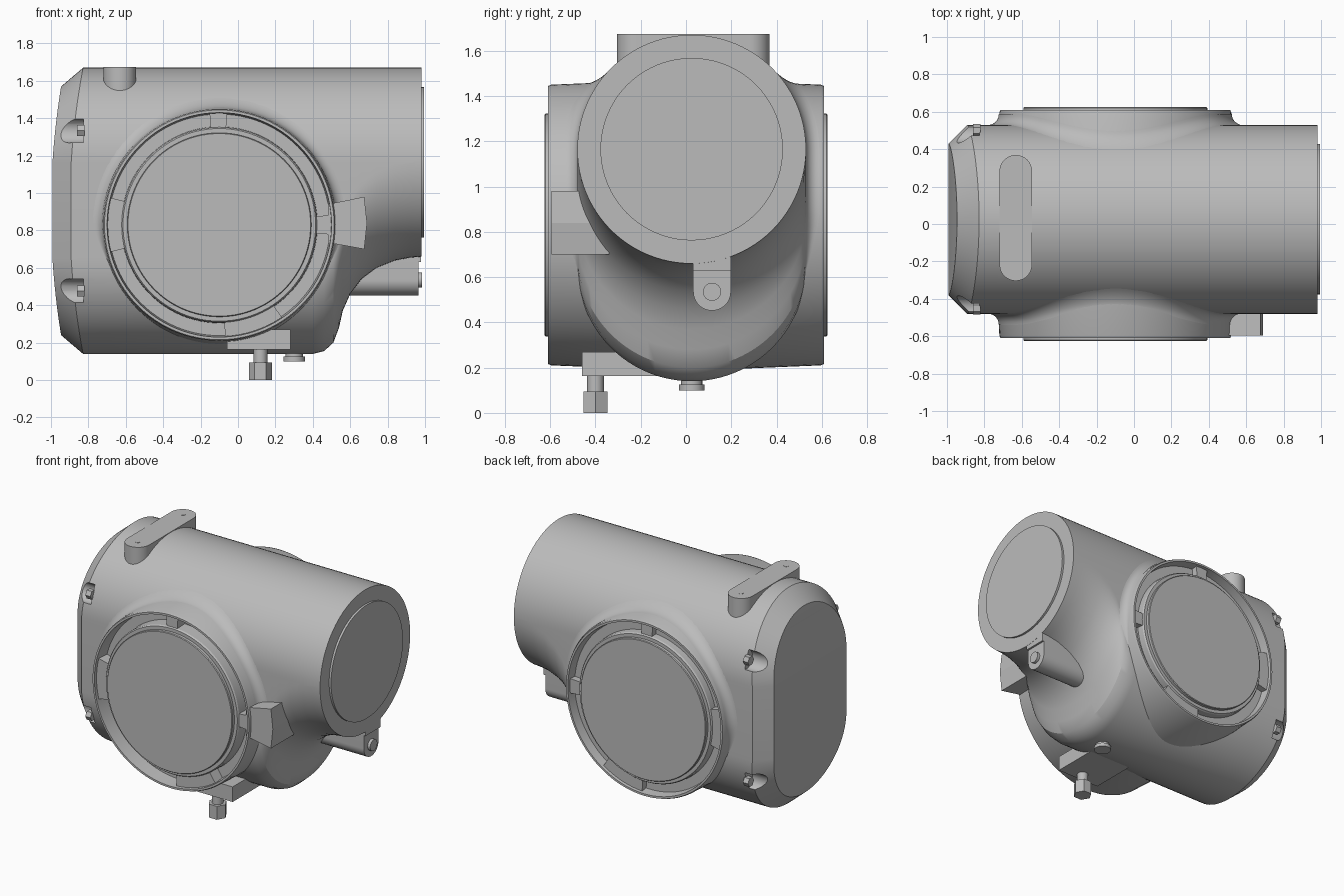
import bpy, bmesh
from math import sin, cos, pi, radians, sqrt

if "Cube" in bpy.data.objects:
    bpy.data.objects.remove(bpy.data.objects["Cube"])

GREY = (0.5, 0.5, 0.5, 1)
mat = bpy.data.materials.new("housing grey")
mat.use_nodes = True
mat.diffuse_color = GREY
mat.node_tree.nodes["Principled BSDF"].inputs["Base Color"].default_value = GREY

R, CY, ZTOP = 0.505, 0.025, 1.165       # barrel radius, axis y, axis z
PX, PZ, PR = -0.1, 0.83, 0.62           # port centre and radius
UNDERSIDE = [(-0.7, 0.14), (0.40, 0.14), (0.46, 0.155), (0.51, 0.2), (0.54, 0.28),
             (0.56, 0.37), (0.60, 0.46), (0.66, 0.54), (0.74, 0.6), (0.84, 0.64),
             (0.92, 0.655), (0.98, 0.66)]


def finish(name, bm, smooth=True):
    bmesh.ops.remove_doubles(bm, verts=bm.verts, dist=1e-5)
    bmesh.ops.recalc_face_normals(bm, faces=bm.faces)
    mesh = bpy.data.meshes.new(name)
    bm.to_mesh(mesh)
    bm.free()
    ob = bpy.data.objects.new(name, mesh)
    bpy.context.collection.objects.link(ob)
    mesh.materials.append(mat)
    if smooth:
        shade(ob)
    return ob


def shade(ob):
    bpy.ops.object.select_all(action='DESELECT')
    ob.select_set(True)
    bpy.context.view_layer.objects.active = ob
    bpy.ops.object.shade_smooth_by_angle(angle=radians(28))


def bridge(bm, rings, closed=True):
    rings = [[bm.verts.new(p) for p in ring] for ring in rings]
    n = len(rings[0])
    for a, b in zip(rings, rings[1:]):
        for i in range(n if closed else n - 1):
            j = (i + 1) % n
            bm.faces.new((a[i], a[j], b[j], b[i]))
    return rings


def prism(name, outline, lo, hi, axis, smooth=True):
    """Extrude a 2D outline along an axis."""
    place = {'x': lambda p, h: (h, p[0], p[1]),
             'y': lambda p, h: (p[0], h, p[1]),
             'z': lambda p, h: (p[0], p[1], h)}[axis]
    bm = bmesh.new()
    a, b = bridge(bm, [[place(p, h) for p in outline] for h in (lo, hi)])
    bm.faces.new(a)
    bm.faces.new(b)
    return finish(name, bm, smooth)


def arc(cx, cy, r, start, end, n=24):
    return [(cx + r * cos(radians(start + (end - start) * i / n)),
             cy + r * sin(radians(start + (end - start) * i / n))) for i in range(n + 1)]


def circle(cx, cy, r, n=40):
    return arc(cx, cy, r, 0, 360, n)[:-1]


def underside(x):
    if x <= UNDERSIDE[0][0]:
        return UNDERSIDE[0][1]
    for (x0, z0), (x1, z1) in zip(UNDERSIDE, UNDERSIDE[1:]):
        if x <= x1:
            return z0 + (z1 - z0) * (x - x0) / (x1 - x0)
    return UNDERSIDE[-1][1]


def half_width(x, z):
    low = underside(x) + R
    d = max(z - ZTOP, low - z, 0)
    return sqrt(max(R * R - d * d, 0))


def section(bottom, inset, x_of_z):
    """Upright stadium outline, starting at the top."""
    r, low = R - inset, bottom + R
    half = [(r * sin(pi * k / 48), ZTOP + r * cos(pi * k / 48)) for k in range(25)]
    half += [(r * sin(pi * k / 48), low + r * cos(pi * k / 48)) for k in range(24, 49)]
    pts = half + [(-y, z) for y, z in half[-2:0:-1]]
    return [(x_of_z(z), CY + y, z) for y, z in pts]


# Main housing: stadium body lofted into the round barrel, with a bowed chamfered end
def bow(z):
    return 0.055 * ((z - 0.905) / 0.67) ** 2


bm = bmesh.new()
rings = [section(0.14, 0.1, lambda z: -1 + bow(z)),
         section(0.14, 0, lambda z: -0.9 + bow(z))]
rings += [section(zb, 0, lambda z, x=x: x) for x, zb in UNDERSIDE]
rings = bridge(bm, rings)
bm.faces.new(rings[-1])
cap, n = rings[0], len(rings[0])
for k in range(n // 2):
    quad = [cap[k], cap[k + 1], cap[n - k - 1], cap[(n - k) % n]]
    bm.faces.new(list(dict.fromkeys(quad)))
body = finish("main_housing", bm, False)

# Bolt pockets cut into the chamfered end, each holding a hex bolt
for side, label in ((-1, "front"), (1, "back")):
    for z, level in ((1.335, "upper"), (0.475, "lower")):
        y = CY + side * 0.475
        cutter = prism("pocket_cutter", circle(y, z, 0.067, 24), -1.1, -0.825, 'x')
        cutter.hide_render = True
        mod = body.modifiers.new("pocket", 'BOOLEAN')
        mod.operation, mod.solver, mod.object = 'DIFFERENCE', 'EXACT', cutter
        bpy.context.view_layer.objects.active = body
        bpy.ops.object.modifier_apply(modifier=mod.name)
        bpy.data.objects.remove(cutter)
        prism(f"{label}_{level}_bolt", circle(y, z, 0.034, 6), -0.86, -0.82, 'x', False)
shade(body)

# Front and back ports: drafted wall, groove, raised cover, keys and root fillet
PORTS = (("front", -1, 0.505), ("back", 1, 0.545))
for label, side, floor in PORTS:
    profile = [(PR + 0.025, 0), (PR, 0.595), (PR - 0.006, 0.61), (0.6, 0.61),
               (0.592, floor), (0.525, floor), (0.522, 0.59), (0.515, 0.6),
               (0.492, 0.6), (0.492, 0.62), (0.488, 0.625)]
    bm = bmesh.new()
    turned = bridge(bm, [[(x, side * y, z) for x, z in circle(PX, PZ, r, 96)]
                         for r, y in profile])
    bm.faces.new(turned[-1])
    finish(f"{label}_port", bm)

    for i, (a, b) in enumerate(((86, 95), (166, 194), (-5, 5), (273, 304))):
        key = arc(PX, PZ, 0.597, a, b, 8) + arc(PX, PZ, 0.52, b, a, 8)
        prism(f"{label}_port_key_{i + 1}", key, side * floor, side * 0.59, 'y')

    bm = bmesh.new()
    strips = []
    for s in range(7):
        q, ring = pi / 2 * s / 6, []
        for t in range(-20, 201, 4):
            c, v = cos(radians(t)), sin(radians(t))
            f = 0.06 * min(1, (v + 0.36) / 0.4)
            r = PR + 0.004 + f * (1 - sin(q))
            x, z = PX + r * c, PZ + r * v
            y = CY * side + half_width(x, z) + f * (1 - cos(q)) - 0.001
            ring.append((x, side * y, z))
        strips.append(ring)
    bridge(bm, strips, closed=False)
    finish(f"{label}_port_fillet", bm)

# Side lug on the front port
prism("side_lug", [(0.48, 0.94), (0.675, 0.98), (0.69, 0.84), (0.675, 0.7), (0.48, 0.735)],
      -0.595, -0.34, 'y', False)

# Barrel end cover
prism("barrel_cover", circle(CY, ZTOP, 0.403, 80), 0.97, 0.995, 'x')

# Ground lug below the barrel and its screw
prism("ground_lug", arc(0.115, 0.535, 0.083, 180, 360) + [(0.198, 0.72), (0.032, 0.72)],
      0.45, 0.965, 'x')
prism("ground_lug_shoulder", [(0.032, 0.63), (0.198, 0.63), (0.198, 0.72), (0.032, 0.72)],
      0.9, 0.979, 'x', False)
prism("ground_screw", circle(0.115, 0.535, 0.04, 24), 0.95, 0.985, 'x')

# Top mounting bar with two screw holes
BX, BR = -0.632, 0.087
prism("mounting_bar", arc(BX, 0.282, BR, 0, 180) + arc(BX, -0.217, BR, 180, 360),
      1.5, 1.673, 'z')
for i, y in enumerate((0.288, -0.22)):
    prism(f"mounting_hole_{i + 1}", circle(BX, y, 0.016, 16), 1.668, 1.675, 'z')

# Drain pad, stem and hex nut
prism("drain_pad", [(-0.06, -0.46), (0.28, -0.46), (0.28, -0.05), (-0.06, -0.05)],
      0.163, 0.27, 'z', False)
prism("drain_stem", circle(0.12, -0.4, 0.037, 24), 0.08, 0.2, 'z')
prism("drain_nut", circle(0.12, -0.4, 0.062, 6), 0, 0.095, 'z', False)

# Bottom plug
prism("plug_neck", circle(0.3, CY, 0.047, 24), 0.115, 0.2, 'z')
prism("plug_head", circle(0.3, CY, 0.057, 32), 0.1, 0.125, 'z')
